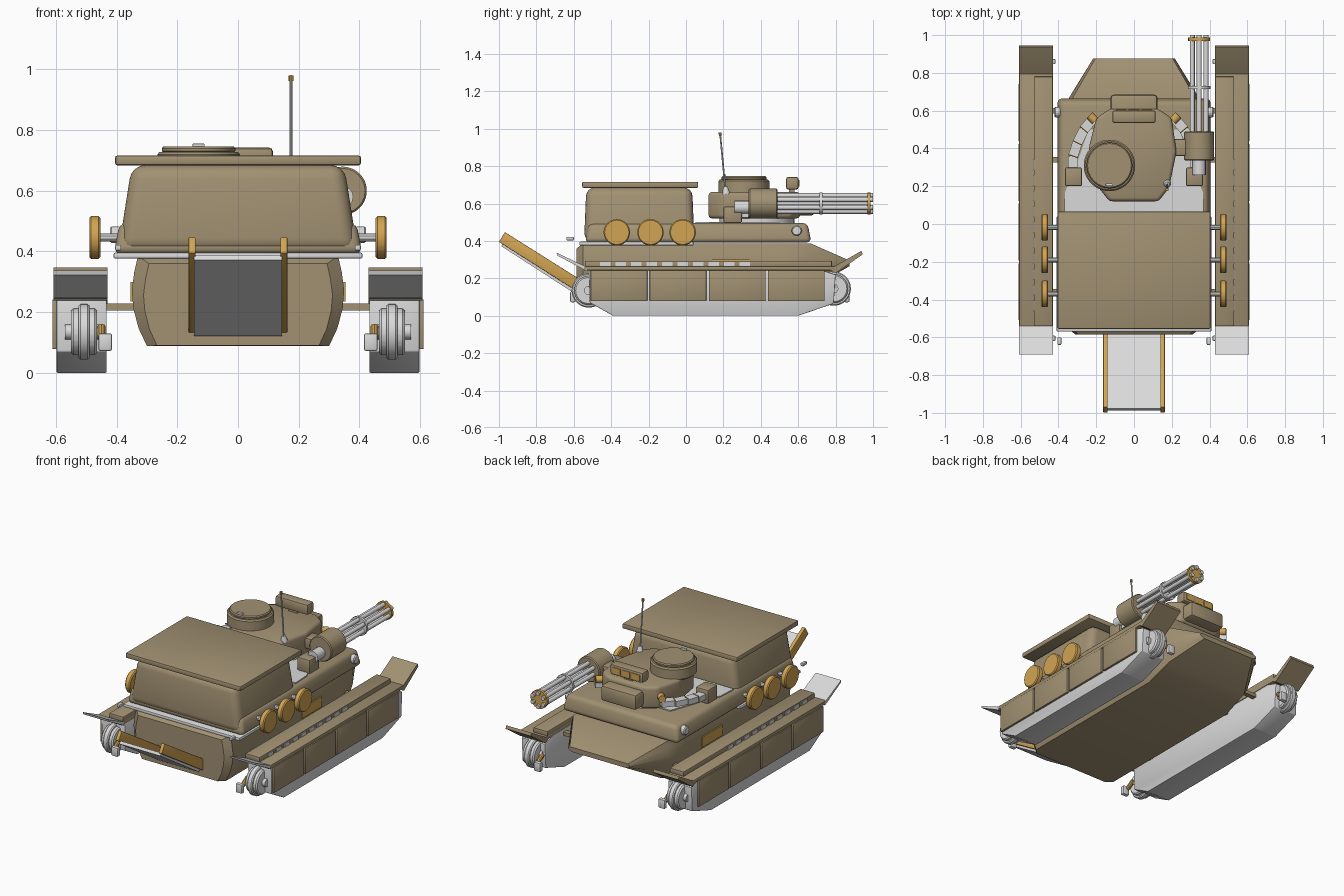
import bpy, bmesh, math
from mathutils import Vector, Matrix


def material(name, c):
    m = bpy.data.materials.new(name)
    m.diffuse_color = (*c, 1)
    return m


TAN = material("sand_tan", (0.36, 0.285, 0.17))
GREY = material("light_grey", (0.70, 0.70, 0.70))
ORANGE = material("amber", (0.64, 0.37, 0.085))


def finish(name, bm, mat, bevel=0.0, seg=2):
    bmesh.ops.recalc_face_normals(bm, faces=bm.faces)
    if bevel:
        bmesh.ops.bevel(bm, geom=bm.edges[:], offset=bevel, segments=seg,
                        profile=0.5, affect='EDGES', clamp_overlap=True)
    me = bpy.data.meshes.new(name)
    bm.to_mesh(me)
    bm.free()
    me.materials.append(mat)
    ob = bpy.data.objects.new(name, me)
    bpy.context.collection.objects.link(ob)
    return ob


def loft(name, rings, mat, bevel=0.0, seg=2):
    """Skin closed rings of points and cap both ends."""
    bm = bmesh.new()
    vs = [[bm.verts.new(p) for p in r] for r in rings]
    n = len(vs[0])
    for a, b in zip(vs, vs[1:]):
        for i in range(n):
            j = (i + 1) % n
            bm.faces.new((a[i], a[j], b[j], b[i]))
    bm.faces.new(vs[0])
    bm.faces.new(vs[-1])
    return finish(name, bm, mat, bevel, seg)


def box(name, x, y, z, mat, bevel=0.0, taper=(0, 0), seg=2):
    def ring(h, dx, dy):
        return [(x[0] + dx, y[0] + dy, h), (x[1] - dx, y[0] + dy, h),
                (x[1] - dx, y[1] - dy, h), (x[0] + dx, y[1] - dy, h)]
    return loft(name, [ring(z[0], 0, 0), ring(z[1], *taper)], mat, bevel, seg)


def side_prism(name, yz, x0, x1, mat, bevel=0.0):
    return loft(name, [[(x, a, b) for a, b in yz] for x in (x0, x1)], mat, bevel)


def top_prism(name, xy, z0, z1, mat, bevel=0.0, seg=2):
    return loft(name, [[(a, b, z) for a, b in xy] for z in (z0, z1)], mat, bevel, seg)


def rod(name, a, b, r, mat, n=16, bevel=0.0, r2=None):
    a, b = Vector(a), Vector(b)
    bm = bmesh.new()
    rot = (b - a).to_track_quat('Z', 'Y').to_matrix().to_4x4()
    bmesh.ops.create_cone(bm, cap_ends=True, segments=n, radius1=r, radius2=r if r2 is None else r2,
                          depth=(b - a).length, matrix=Matrix.Translation((a + b) / 2) @ rot)
    return finish(name, bm, mat, bevel, 1)


def span(s, a, b):
    """x range on the side given by s, in rising order."""
    return (a, b) if s > 0 else (-b, -a)


# Hull with curved flanks and a tapered nose
half = [(0.30, 0), (0.328, 0.2), (0.345, 0.42), (0.35, 0.62), (0.342, 0.82), (0.33, 1)]
stations = [(-0.585, 0.89, 0.09, 0.36), (-0.55, 1, 0.088, 0.385), (0.50, 1, 0.088, 0.385),
            (0.67, 0.98, 0.15, 0.385), (0.875, 0.62, 0.265, 0.295)]
loft("hull", [[(s * px * k, y, z0 + t * (z1 - z0)) for s, pts in ((1, half), (-1, half[::-1]))
               for px, t in pts] for y, k, z0, z1 in stations], TAN)
box("deck_rim", (-0.41, 0.41), (-0.57, 0.04), (0.376, 0.396), GREY, 0.006)

# Upper hull, rear cabin and its roof plate
box("upper_hull", (-0.41, 0.41), (-0.54, 0.67), (0.392, 0.495), TAN, 0.025, (0.02, 0.02), 3)
box("rear_cabin", (-0.395, 0.395), (-0.545, 0.045), (0.398, 0.685), TAN, 0.045, (0.045, 0.012), 4)
box("roof_plate", (-0.405, 0.405), (-0.555, 0.065), (0.684, 0.716), TAN, 0.007)
top_prism("turret_deck", [(-0.37, 0.05), (0.37, 0.05), (0.365, 0.17), (0.32, 0.27), (0.24, 0.5),
                          (-0.24, 0.5), (-0.32, 0.27), (-0.365, 0.17)], 0.494, 0.502, GREY)

# Turret with hatch
rod("turret_ring", (0, 0.38, 0.49), (0, 0.38, 0.525), 0.2, GREY, 32)
top_prism("turret", [(-0.13, 0.12), (0.13, 0.12), (0.185, 0.19), (0.225, 0.38), (0.2, 0.56),
                     (0.13, 0.61), (-0.13, 0.61), (-0.2, 0.56), (-0.24, 0.4), (-0.21, 0.22)],
          0.52, 0.662, TAN, 0.02, 3)
rod("hatch_base", (-0.13, 0.31, 0.65), (-0.13, 0.31, 0.728), 0.137, TAN, 24, 0.008)
rod("hatch_lid", (-0.13, 0.31, 0.725), (-0.13, 0.31, 0.746), 0.122, TAN, 24, 0.006)
box("hatch_handle", (-0.15, -0.11), (0.2, 0.215), (0.74, 0.756), GREY, 0.004)

# Front mantlet and sight with amber panes
box("mantlet", (-0.125, 0.125), (0.53, 0.685), (0.535, 0.635), TAN, 0.018)
box("sight_post", (-0.03, 0.03), (0.55, 0.58), (0.62, 0.69), TAN)
box("sight", (-0.115, 0.115), (0.535, 0.602), (0.675, 0.742), TAN, 0.012)
for i in (-1, 0, 1):
    box("sight_pane", (i * 0.068 - 0.028, i * 0.068 + 0.028), (0.598, 0.606), (0.69, 0.727), ORANGE)

# Ammunition boxes, curved belts and turret lamps
for s in (1, -1):
    box("ammo_box", span(s, 0.275, 0.365), (0.2, 0.3), (0.495, 0.585), TAN, 0.01)
    path = [(0.325, 0.29), (0.322, 0.36), (0.30, 0.43), (0.265, 0.50), (0.215, 0.56)]
    for i, (p, q) in enumerate(zip(path, path[1:])):
        d = (Vector(q) - Vector(p)).normalized() * 0.026
        quad = [(p[0] - d.y, p[1] + d.x), (p[0] + d.y, p[1] - d.x),
                (q[0] + d.y, q[1] - d.x), (q[0] - d.y, q[1] + d.x)]
        top_prism("ammo_belt", [(s * x, y) for x, y in quad], 0.525 + i * 0.007, 0.56 + i * 0.007, GREY)
        rod("belt_link", (s * quad[0][0], quad[0][1], 0.56 + i * 0.007),
            (s * quad[1][0], quad[1][1], 0.56 + i * 0.007), 0.004, ORANGE, 6)
    rod("turret_lamp", (s * 0.205, 0.545, 0.6), (s * 0.235, 0.575, 0.6), 0.022, ORANGE, 12)

# Rotary gun
GX, GZ = 0.345, 0.60
box("gun_arm", (0.2, 0.3), (0.36, 0.45), (0.56, 0.63), TAN, 0.01)
rod("gun_housing", (GX, 0.335, GZ), (GX, 0.49, GZ), 0.08, TAN, 24, 0.006)
rod("gun_motor", (GX, 0.26, GZ - 0.02), (GX, 0.34, GZ - 0.02), 0.035, GREY, 16)
for i in range(6):
    a = math.radians(60 * i + 30)
    x, z = GX + 0.042 * math.cos(a), GZ + 0.042 * math.sin(a)
    rod("gun_barrel", (x, 0.48, z), (x, 1.0, z), 0.013, GREY, 12)
rod("gun_shaft", (GX, 0.48, GZ), (GX, 0.985, GZ), 0.013, GREY, 12)
rod("barrel_clamp", (GX, 0.715, GZ), (GX, 0.731, GZ), 0.06, GREY, 24)
rod("muzzle_clamp", (GX, 0.97, GZ), (GX, 0.987, GZ), 0.058, ORANGE, 24)

# Antenna
rod("antenna_base", (0.175, 0.215, 0.65), (0.175, 0.21, 0.69), 0.022, GREY, 12, 0, 0.012)
rod("antenna", (0.175, 0.21, 0.68), (0.175, 0.183, 0.968), 0.0045, GREY, 8)
rod("antenna_tip", (0.175, 0.184, 0.962), (0.175, 0.182, 0.98), 0.008, ORANGE, 8)

# Rear ramp: plate between two rails
side_prism("ramp_plate", [(-0.585, 0.14), (-0.6, 0.122), (-0.988, 0.372), (-0.978, 0.388)],
           -0.145, 0.145, GREY)
for s in (1, -1):
    side_prism("ramp_rail", [(-0.568, 0.195), (-0.585, 0.132), (-1.0, 0.395), (-0.968, 0.447)],
               *span(s, 0.14, 0.163), ORANGE, 0.003)

for s in (1, -1):
    # Stowed road wheels on the flanks
    for y in (-0.37, -0.19, -0.018):
        rod("spare_wheel", (s * 0.454, y, 0.446), (s * 0.49, y, 0.446), 0.071, ORANGE, 24, 0.006)
        rod("wheel_peg", (s * 0.385, y, 0.446), (s * 0.46, y, 0.446), 0.014, GREY, 10)
    # Flank fittings
    rod("headlight", (s * 0.385, 0.592, 0.455), (s * 0.422, 0.592, 0.455), 0.028, GREY, 16, 0.006)
    box("rear_knob", span(s, 0.385, 0.405), (-0.64, -0.6), (0.403, 0.422), GREY, 0.004)
    box("side_marker", span(s, 0.34, 0.354), (0.14, 0.34), (0.235, 0.30), ORANGE)
    for y in (-0.36, 0.34, 0.6):
        box("track_strut", span(s, 0.32, 0.45), (y - 0.015, y + 0.015), (0.206, 0.228), TAN)

    # Track body with end wheels
    side_prism("track", [(-0.39, 0), (0.60, 0), (0.79, 0.065), (0.80, 0.22), (0.72, 0.245),
                         (-0.52, 0.245), (-0.515, 0.07)], *span(s, 0.433, 0.598), GREY, 0.004)
    for y, z in ((-0.52, 0.135), (0.79, 0.145)):
        rod("end_wheel", (s * 0.465, y, z), (s * 0.55, y, z), 0.078, GREY, 24, 0.008)
        rod("wheel_rim", (s * 0.49, y, z), (s * 0.525, y, z), 0.092, GREY, 24, 0.006)
        rod("wheel_axle", (s * 0.45, y, z), (s * 0.57, y, z), 0.025, GREY, 12)

    # Two-layer fender with fixing tabs along the step
    box("fender", span(s, 0.43, 0.608), (-0.55, 0.80), (0.243, 0.265), TAN, 0.004)
    box("fender_upper", span(s, 0.43, 0.53), (-0.54, 0.78), (0.262, 0.294), TAN, 0.004)
    for i in range(10):
        y = -0.46 + i * 0.083
        box("fender_tab", span(s, 0.525, 0.535), (y, y + 0.055), (0.266, 0.288), GREY)

    # Raised mud flaps
    side_prism("front_flap", [(0.77, 0.245), (0.80, 0.228), (0.945, 0.328), (0.938, 0.347),
                              (0.79, 0.262)], *span(s, 0.43, 0.608), TAN)
    side_prism("rear_flap", [(-0.53, 0.26), (-0.53, 0.238), (-0.688, 0.322), (-0.692, 0.337)],
               *span(s, 0.43, 0.608), GREY)

    # Skirt panels
    for i in range(4):
        y = -0.51 + i * 0.316
        box("skirt_panel", span(s, 0.596, 0.612), (y, y + 0.303), (0.078, 0.242), TAN, 0.004)

    # Tow hooks at both ends
    for y, e in ((-0.545, -1), (0.80, 1)):
        rod("hook_arm", (s * 0.45, y, 0.15), (s * 0.45, y + e * 0.055, 0.115), 0.014, ORANGE, 10)
        box("tow_hook", span(s, 0.415, 0.46), (y + e * 0.06 - 0.014, y + e * 0.06 + 0.014),
            (0.072, 0.13), GREY, 0.007)

# Smooth the round parts while keeping edges crisp
for ob in bpy.context.collection.objects:
    ob.select_set(True)
    bpy.context.view_layer.objects.active = ob
bpy.ops.object.shade_smooth_by_angle(angle=math.radians(35))
